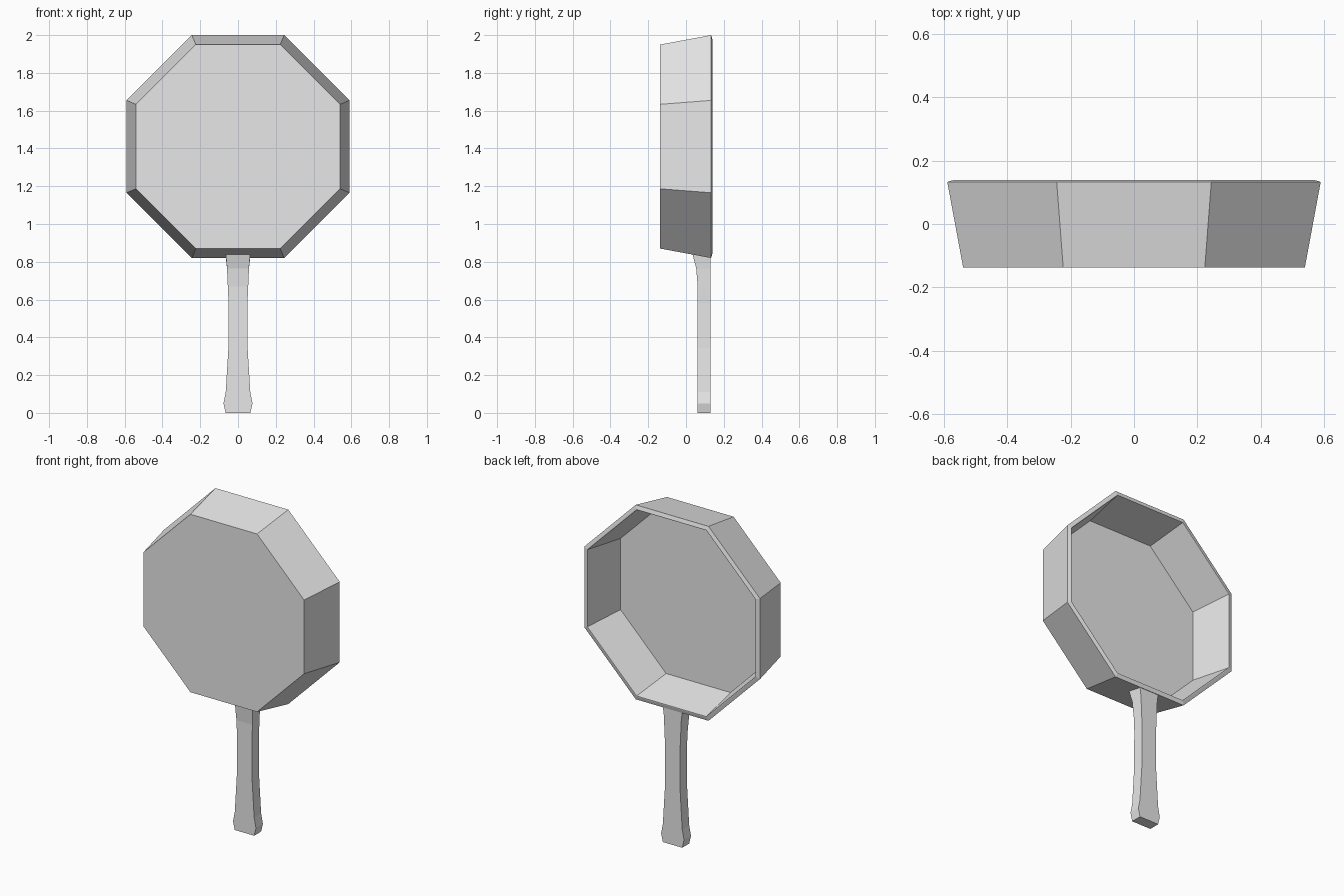
import bpy, bmesh, math

cube = bpy.data.objects.get("Cube")
if cube:
    bpy.data.objects.remove(cube, do_unlink=True)

metal = bpy.data.materials.new("light_grey_metal")
GREY = (0.8, 0.8, 0.8, 1.0)
metal.diffuse_color = GREY
metal.use_nodes = True
for node in metal.node_tree.nodes:
    if node.type == 'BSDF_PRINCIPLED':
        node.inputs["Base Color"].default_value = GREY


def loft(name, rings):
    """Skin a stack of equal-sized rings and cap both ends."""
    bm = bmesh.new()
    loops = [[bm.verts.new(p) for p in ring] for ring in rings]
    for a, b in zip(loops, loops[1:]):
        for i in range(len(a)):
            j = (i + 1) % len(a)
            bm.faces.new((a[i], a[j], b[j], b[i]))
    bm.faces.new(loops[0])
    bm.faces.new(loops[-1])
    bmesh.ops.recalc_face_normals(bm, faces=bm.faces)
    mesh = bpy.data.meshes.new(name)
    bm.to_mesh(mesh)
    bm.free()
    mesh.materials.append(metal)
    obj = bpy.data.objects.new(name, mesh)
    bpy.context.collection.objects.link(obj)
    return obj


def octagon(apothem, y, centre_z=1.41):
    radius = apothem / math.cos(math.pi / 8)
    angles = [(i + 0.5) * math.pi / 4 for i in range(8)]
    return [(radius * math.cos(a), y, centre_z + radius * math.sin(a)) for a in angles]


# Hollow tapered pan: outer base, wall, rim, inner wall, inner floor
pan_profile = [(0.54, -0.137), (0.59, 0.133), (0.57, 0.139), (0.565, 0.139), (0.522, -0.118)]
loft("pan", [octagon(a, y) for a, y in pan_profile])

# Handle sections: height at back, height at front, half width, front depth
handle_profile = [
    (0.0, 0.0, 0.065, 0.062),
    (0.05, 0.05, 0.077, 0.062),
    (0.11, 0.11, 0.065, 0.062),
    (0.34, 0.34, 0.051, 0.062),
    (0.58, 0.58, 0.05, 0.062),
    (0.67, 0.67, 0.054, 0.062),
    (0.765, 0.765, 0.058, 0.054),
    (0.824, 0.842, 0.065, 0.034),
]
BACK = 0.129
loft("handle", [[(-w, front, zf), (w, front, zf), (w, BACK, zb), (-w, BACK, zb)]
                for zb, zf, w, front in handle_profile])
